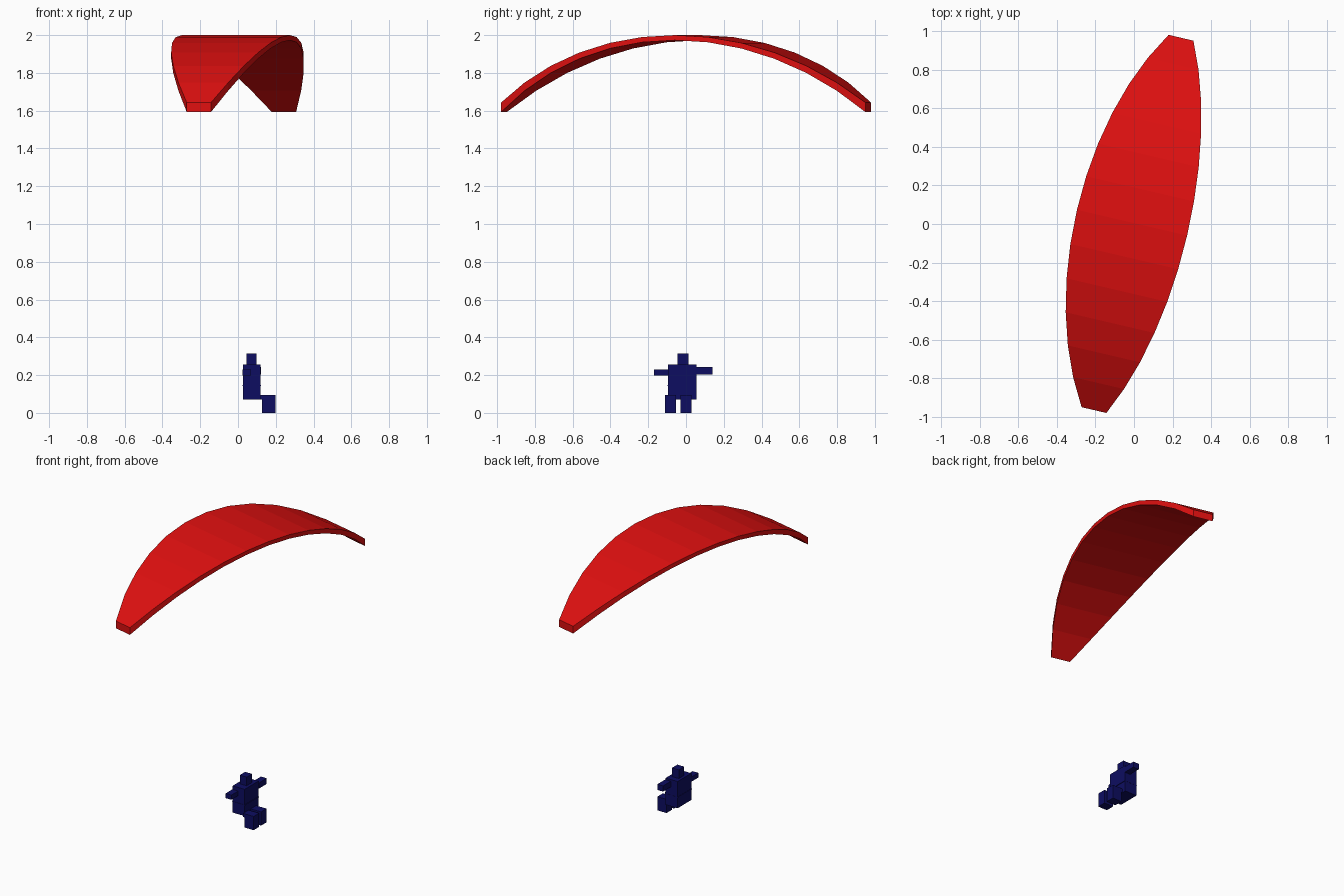
import bpy, bmesh, math
from mathutils import Matrix, Vector

cube = bpy.data.objects.get("Cube")
if cube:
    bpy.data.objects.remove(cube, do_unlink=True)


def make_material(name, color):
    mat = bpy.data.materials.new(name)
    mat.use_nodes = True
    mat.diffuse_color = color
    mat.node_tree.nodes["Principled BSDF"].inputs["Base Color"].default_value = color
    return mat


RED = make_material("canopy red", (0.74, 0.005, 0.005, 1))
NAVY = make_material("suit navy", (0.004, 0.004, 0.12, 1))


def add_object(name, bm, mat):
    bmesh.ops.recalc_face_normals(bm, faces=bm.faces)
    mesh = bpy.data.meshes.new(name)
    bm.to_mesh(mesh)
    bm.free()
    mesh.materials.append(mat)
    obj = bpy.data.objects.new(name, mesh)
    bpy.context.collection.objects.link(obj)
    return obj


def box(name, low, high, mat=NAVY):
    low, high = Vector(low), Vector(high)
    bm = bmesh.new()
    bmesh.ops.create_cube(bm, size=1)
    bmesh.ops.scale(bm, vec=high - low, verts=bm.verts)
    bmesh.ops.translate(bm, vec=(low + high) / 2, verts=bm.verts)
    return add_object(name, bm, mat)


# Canopy: an arched strip with tapering ends, lofted through rectangular sections
STEPS = 6
SWEEP = math.radians(42)
bm = bmesh.new()
sections = []
for i in range(-STEPS, STEPS + 1):
    t = i / STEPS
    along = 1.48 * math.sin(t * SWEEP)
    top = 2 - 1.39 * (1 - math.cos(t * SWEEP))
    bottom = top - 0.027 - 0.023 * t * t
    back_edge = -0.324 + 0.256 * t * t
    front_edge = 0.262 - 0.198 * t * t
    corners = ((back_edge, top), (front_edge, top), (front_edge, bottom), (back_edge, bottom))
    sections.append([bm.verts.new((x, along, z)) for x, z in corners])
for a, b in zip(sections, sections[1:]):
    for k in range(4):
        n = (k + 1) % 4
        bm.faces.new((a[k], a[n], b[n], b[k]))
bm.faces.new(sections[0])
bm.faces.new(sections[-1])
turn = Matrix.Translation((0.02, 0, 0)) @ Matrix.Rotation(math.radians(-13.15), 4, "Z")
bmesh.ops.transform(bm, matrix=turn, verts=bm.verts)
add_object("canopy", bm, RED)

# Rider: blocky figure facing +x, legs forward
box("torso", (0.026, -0.096, 0.07), (0.118, 0.055, 0.255))
box("waist_belt", (0.024, -0.098, 0.142), (0.122, 0.056, 0.148))
box("head", (0.045, -0.045, 0.255), (0.098, 0.014, 0.315))
box("right_arm", (0.024, -0.17, 0.198), (0.068, -0.096, 0.23))
box("left_arm", (0.078, 0.055, 0.204), (0.122, 0.14, 0.243))
for name, y in (("right_leg", -0.082), ("left_leg", 0.0)):
    box(name, (0.118, y - 0.03, 0.07), (0.198, y + 0.03, 0.095))
    box(name + "_shin", (0.128, y - 0.03, 0), (0.198, y + 0.03, 0.07))
